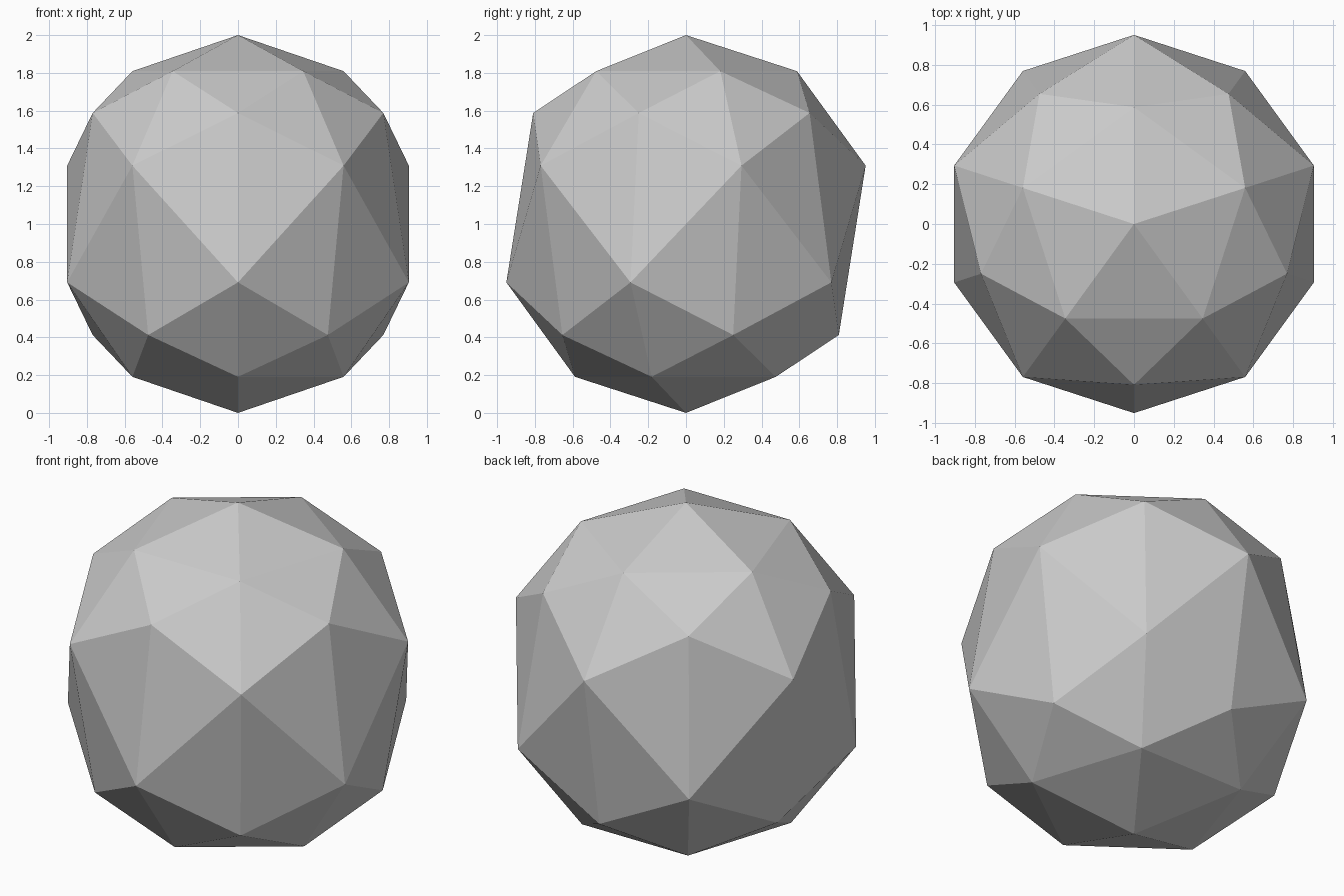
import bpy
import bmesh
from math import sin, cos, pi, radians

# Remove the default cube
cube = bpy.data.objects.get("Cube")
if cube:
    bpy.data.objects.remove(cube, do_unlink=True)

# Plain grey
grey = bpy.data.materials.new("light_grey")
grey.use_nodes = True
colour = (0.6, 0.6, 0.6, 1)
grey.diffuse_color = colour
grey.node_tree.nodes["Principled BSDF"].inputs["Base Color"].default_value = colour

# Unit-sphere points: a pole and three five-point rings, repeated by point inversion.
# Each ring is (angle down from the pole, first heading), in degrees.
RINGS = [(36, 90), (54, -90), (72, 90)]
bm = bmesh.new()
for side in (1, -1):
    bm.verts.new((0, 0, 1 + side))
    for polar, heading in RINGS:
        r, z = sin(radians(polar)), cos(radians(polar))
        for k in range(5):
            a = radians(heading) + k * 2 * pi / 5
            bm.verts.new((side * r * cos(a), side * r * sin(a), 1 + side * z))

# Wrap the points in flat triangles
bmesh.ops.convex_hull(bm, input=bm.verts[:])
bmesh.ops.recalc_face_normals(bm, faces=bm.faces[:])

mesh = bpy.data.meshes.new("faceted_ball")
bm.to_mesh(mesh)
bm.free()
mesh.materials.append(grey)
ball = bpy.data.objects.new("faceted_ball", mesh)
bpy.context.scene.collection.objects.link(ball)
